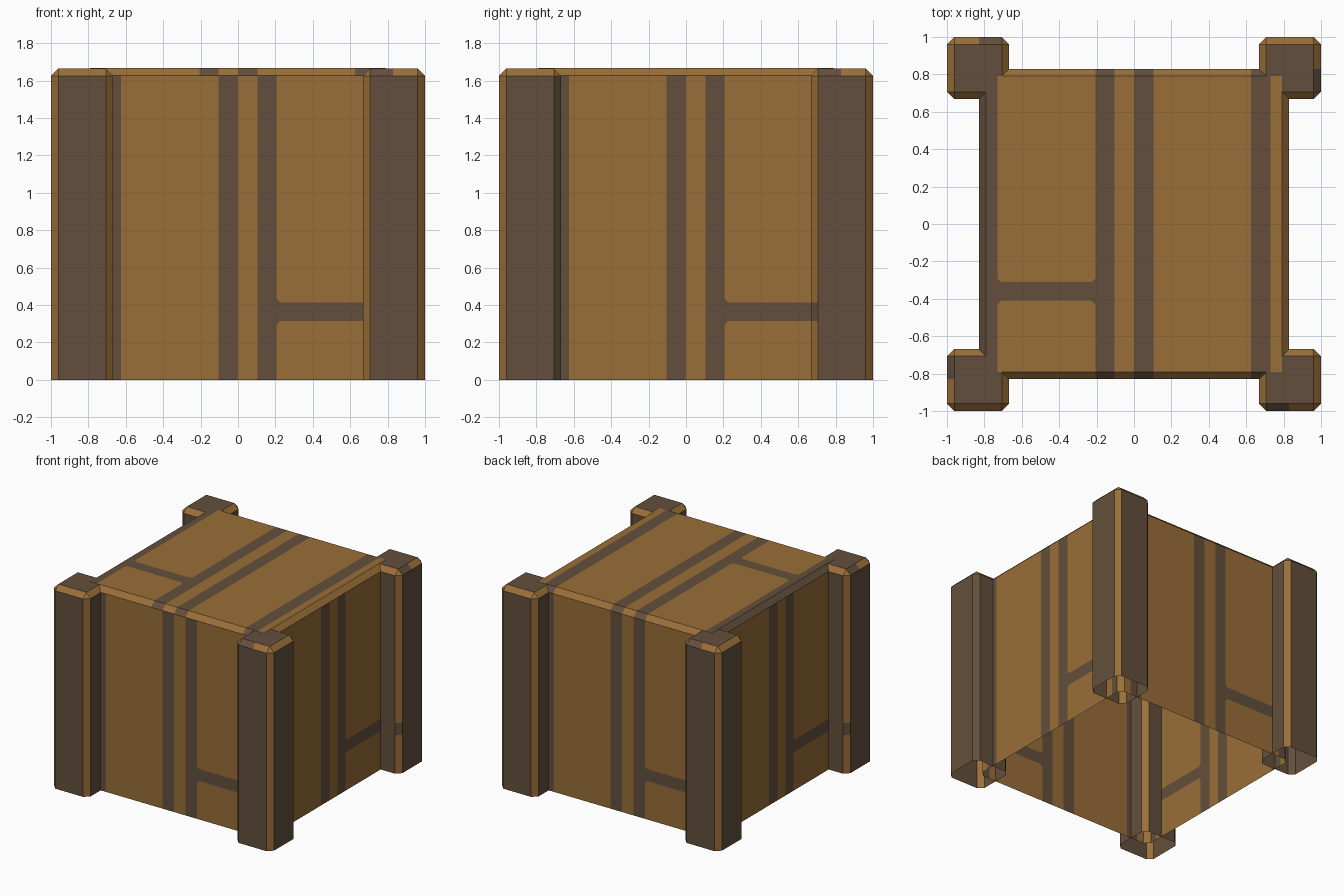
import bpy, bmesh
from math import pi
from mathutils import Matrix, Vector

if "Cube" in bpy.data.objects:
    bpy.data.objects.remove(bpy.data.objects["Cube"])

HEIGHT, BEVEL = 1.667, 0.04
UP = Vector((0, 0, 1))
STRIPES = ((-0.73, -0.625), (-0.105, 0), (0.105, 0.207), (0.73, 0.9))
RAIL_START, RAIL_END, RAIL_HALF, FILLET = 0.207, 0.73, 0.05, 0.02


def material(name, color):
    mat = bpy.data.materials.new(name)
    mat.use_nodes = True
    mat.diffuse_color = (*color, 1)
    mat.node_tree.nodes["Principled BSDF"].inputs["Base Color"].default_value = (*color, 1)
    return mat


MATERIALS = (material("tan wood", (0.32, 0.158, 0.04)),
             material("dark wood", (0.125, 0.078, 0.045)))


def open_box(center, half, height):
    """Box with chamfered top and upright edges and no floor."""
    bm = bmesh.new()
    place = Matrix.Translation((*center, height / 2)) @ Matrix.Diagonal((2 * half, 2 * half, height, 1))
    bmesh.ops.create_cube(bm, size=1, matrix=place)
    edges = [e for e in bm.edges if max(v.co.z for v in e.verts) > 0.1]
    bmesh.ops.bevel(bm, geom=edges, offset=BEVEL, segments=1, affect='EDGES')
    bm.normal_update()
    floor = [f for f in bm.faces if f.normal.z < -0.9]
    bmesh.ops.delete(bm, geom=floor, context='FACES_ONLY')
    return bm


def cut(bm, pick, point, normal):
    """Split only the picked faces along a plane."""
    faces = [f for f in bm.faces if pick(f)]
    geom = set(faces)
    for f in faces:
        geom.update(f.edges)
        geom.update(f.verts)
    bmesh.ops.bisect_plane(bm, geom=list(geom), plane_co=point, plane_no=normal, dist=1e-5)
    bm.normal_update()


def finish(bm, name):
    mesh = bpy.data.meshes.new(name)
    bm.to_mesh(mesh)
    bm.free()
    for mat in MATERIALS:
        mesh.materials.append(mat)
    bpy.context.collection.objects.link(bpy.data.objects.new(name, mesh))


def is_dark(u, v):
    """Plank gaps: long stripes plus one short rail with eased corners."""
    if any(a < u < b for a, b in STRIPES):
        return True
    if not RAIL_START < u < RAIL_END:
        return False
    to_end = min(u - RAIL_START, RAIL_END - u)
    return abs(v) < RAIL_HALF or abs(v) - RAIL_HALF + to_end < FILLET


def paint_planks(bm, pick, u, v, rail):
    origin = v * rail
    for stripe in STRIPES:
        for edge in stripe:
            cut(bm, pick, u * edge, u)

    def bay(f):
        return pick(f) and RAIL_START < f.calc_center_median().dot(u) < RAIL_END

    for side in (-1, 1):
        corner = origin + v * side * RAIL_HALF
        cut(bm, bay, corner, v)
        cut(bm, bay, corner + u * (RAIL_START + FILLET), u + v * side)
        cut(bm, bay, corner + u * (RAIL_END - FILLET), v * side - u)
    for f in bm.faces:
        if pick(f):
            c = f.calc_center_median()
            f.material_index = int(is_dark(c.dot(u), c.dot(v) - rail))


# Crate body: four walls and a lid share one plank pattern
body = open_box((0, 0), 0.83, HEIGHT)
for k in range(4):
    n = Matrix.Rotation(k * pi / 2, 3, 'Z') @ Vector((0, -1, 0))
    paint_planks(body, lambda f: f.normal.dot(n) > 0.99, UP.cross(n), UP, 0.365)
paint_planks(body, lambda f: f.normal.z > 0.3, Vector((-1, 0, 0)), Vector((0, 1, 0)), -0.36)
finish(body, "crate_body")

# Corner posts: dark faces with tan chamfers, turned round the crate
POSTS = ("front_left_post", "back_left_post", "back_right_post", "front_right_post")
for k, name in enumerate(POSTS):
    post = open_box((0.8335, -0.8335), 0.1665, HEIGHT - 0.001)
    near_edge = lambda f: abs(f.normal.z) < 0.1 and f.normal.x < -0.5 and -0.9 < f.normal.y < -0.5
    front_rim = lambda f: 0.5 < f.normal.z < 0.9 and f.normal.y < -0.6
    far_edge = lambda f: abs(f.normal.z) < 0.1 and f.normal.x > 0.5 and f.normal.y > 0.5
    for z in (0.315, 0.415):
        cut(post, near_edge, UP * z, UP)
    cut(post, front_rim, (0.83, 0, 0), (1, 0, 0))
    for f in post.faces:
        c = f.calc_center_median()
        dark = max(abs(a) for a in f.normal) > 0.99
        dark |= front_rim(f) and c.x < 0.83
        dark |= k % 2 == 0 and far_edge(f)
        dark |= k % 2 == 1 and near_edge(f) and 0.315 < c.z < 0.415
        f.material_index = int(dark)
    bmesh.ops.rotate(post, verts=post.verts, matrix=Matrix.Rotation(k * pi / 2, 3, 'Z'))
    finish(post, name)
